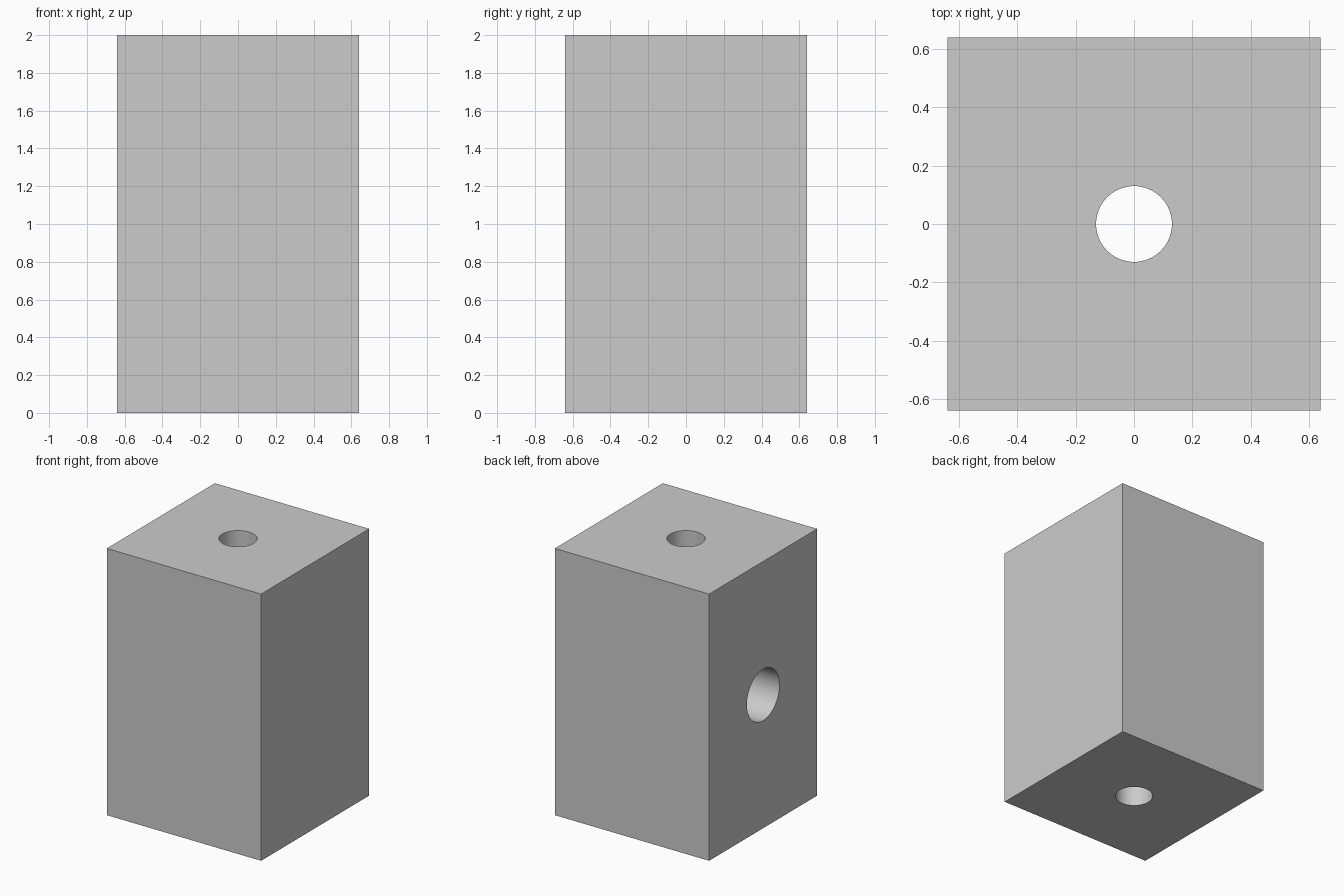
import bpy
from math import radians

if "Cube" in bpy.data.objects:
    bpy.data.objects.remove(bpy.data.objects["Cube"])

WIDTH, HEIGHT = 1.28, 2.0


def cylinder(name, radius, depth, location, rotation=(0, 0, 0)):
    bpy.ops.mesh.primitive_cylinder_add(vertices=64, radius=radius, depth=depth,
                                        location=location, rotation=rotation)
    obj = bpy.context.object
    obj.name = name
    obj.hide_render = True
    return obj


# Solid block standing on the ground
bpy.ops.mesh.primitive_cube_add(size=1, location=(0, 0, HEIGHT / 2))
block = bpy.context.object
block.name = "block"
block.scale = (WIDTH, WIDTH, HEIGHT)
bpy.ops.object.transform_apply(location=False, rotation=False, scale=True)

# Vertical through bore, and a wider side port from the left face to the bore axis
cutters = [
    cylinder("vertical_bore_cutter", 0.13, HEIGHT + 0.4, (0, 0, HEIGHT / 2)),
    cylinder("side_port_cutter", 0.193, 0.84, (-0.42, 0, HEIGHT / 2),
             (0, radians(90), 0)),
]

# Cut the holes and discard the cutters
bpy.ops.object.select_all(action='DESELECT')
block.select_set(True)
bpy.context.view_layer.objects.active = block
for cutter in cutters:
    mod = block.modifiers.new(cutter.name, 'BOOLEAN')
    mod.operation = 'DIFFERENCE'
    mod.solver = 'EXACT'
    mod.object = cutter
    bpy.ops.object.modifier_apply(modifier=mod.name)
    bpy.data.objects.remove(cutter, do_unlink=True)

# Smooth hole walls, crisp block edges
bpy.ops.object.shade_smooth_by_angle(angle=radians(30))
